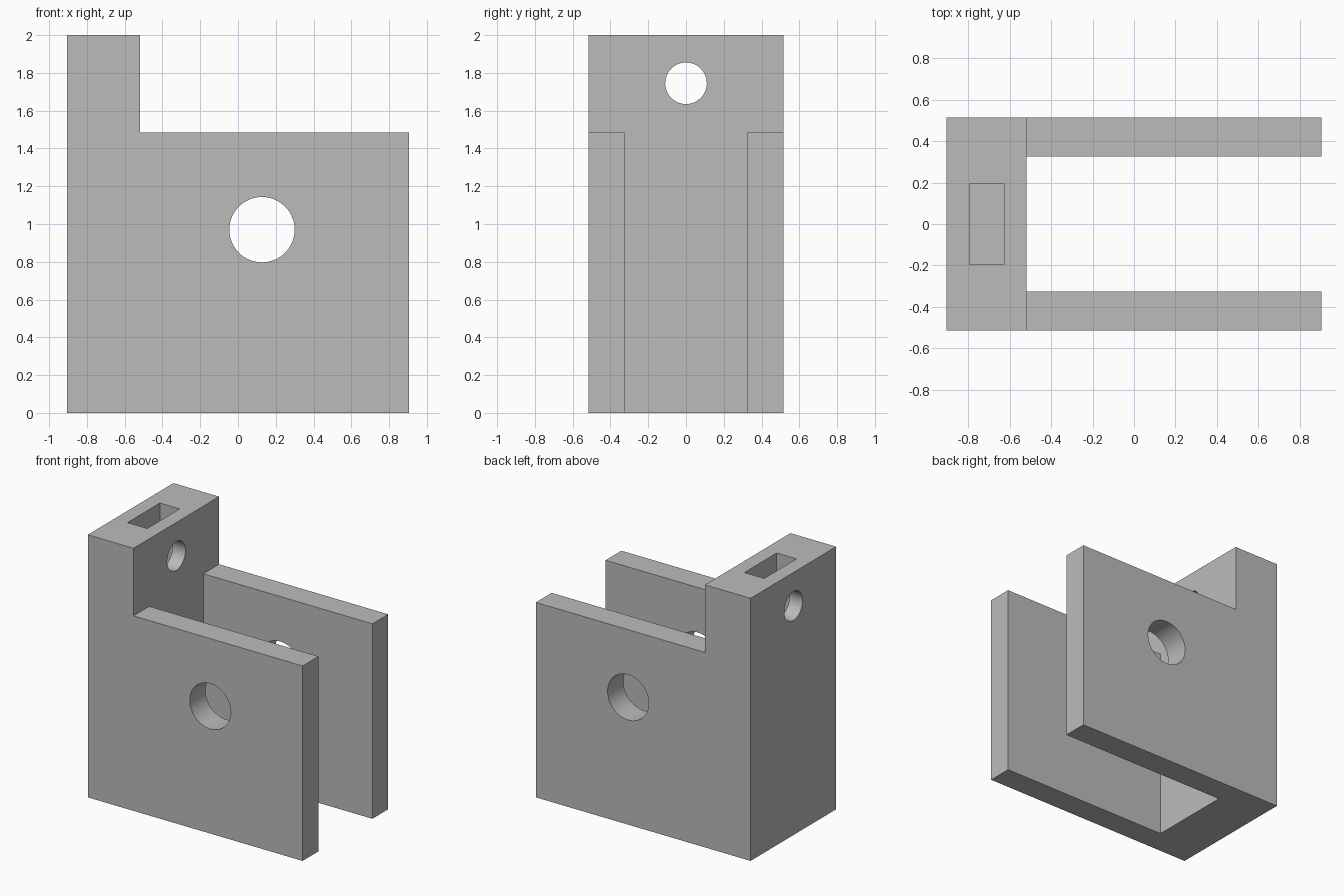
import bpy
import bmesh
import math

old = bpy.data.objects.get("Cube")
if old:
    bpy.data.objects.remove(old, do_unlink=True)

# Main dimensions
X0, X1 = -0.905, 0.905       # outer ends
WALL_X = -0.52               # inner face of the tall wall
HALF_Y, INNER_Y = 0.515, 0.325
TOP, ARM_TOP = 2.0, 1.485
BOLT_Z = 1.745

grey = bpy.data.materials.new("plain_grey")
grey.use_nodes = True
colour = (0.5, 0.5, 0.5, 1)
grey.diffuse_color = colour
grey.node_tree.nodes["Principled BSDF"].inputs["Base Color"].default_value = colour


def add_box(name, low, high):
    mid = [(a + b) / 2 for a, b in zip(low, high)]
    bpy.ops.mesh.primitive_cube_add(size=1, location=mid)
    box = bpy.context.object
    box.name = name
    box.scale = [b - a for a, b in zip(low, high)]
    bpy.ops.object.transform_apply(location=True, rotation=True, scale=True)
    return box


def add_rod(name, centre, radius, length, rotation):
    bpy.ops.mesh.primitive_cylinder_add(vertices=64, radius=radius, depth=length,
                                        location=centre, rotation=rotation)
    rod = bpy.context.object
    rod.name = name
    return rod


# Bracket: stepped side profile extruded across the full width
bm = bmesh.new()
outline = [(X0, 0), (X1, 0), (X1, ARM_TOP), (WALL_X, ARM_TOP), (WALL_X, TOP), (X0, TOP)]
side = bm.faces.new([bm.verts.new((x, -HALF_Y, z)) for x, z in outline])
extruded = bmesh.ops.extrude_face_region(bm, geom=[side])
bmesh.ops.translate(bm, vec=(0, 2 * HALF_Y, 0),
                    verts=[g for g in extruded["geom"] if isinstance(g, bmesh.types.BMVert)])
bmesh.ops.recalc_face_normals(bm, faces=bm.faces)
mesh = bpy.data.meshes.new("clevis_bracket")
bm.to_mesh(mesh)
bm.free()
mesh.materials.append(grey)
bracket = bpy.data.objects.new("clevis_bracket", mesh)
bpy.context.collection.objects.link(bracket)

# Gap between the arms, pin hole, bolt hole and blind nut slot
cutters = [
    add_box("arm_gap_cutter", (WALL_X, -INNER_Y, -0.2), (X1 + 0.2, INNER_Y, TOP + 0.2)),
    add_rod("pin_hole_cutter", (0.127, 0, 0.97), 0.173, 2, (math.pi / 2, 0, 0)),
    add_rod("bolt_hole_cutter", ((X0 + WALL_X) / 2, 0, BOLT_Z), 0.11, 0.6, (0, math.pi / 2, 0)),
    add_box("nut_slot_cutter", (-0.795, -0.195, BOLT_Z - 0.195), (-0.628, 0.195, TOP + 0.2)),
]
bpy.ops.object.select_all(action="DESELECT")
bpy.context.view_layer.objects.active = bracket
bracket.select_set(True)
for cutter in cutters:
    cutter.hide_render = True
    cut = bracket.modifiers.new(cutter.name, "BOOLEAN")
    cut.operation = "DIFFERENCE"
    cut.solver = "EXACT"
    cut.object = cutter
    bpy.ops.object.modifier_apply(modifier=cut.name)
    bpy.data.objects.remove(cutter, do_unlink=True)

# Smooth hole walls with crisp edges
bpy.ops.object.shade_smooth_by_angle(angle=math.radians(30))
